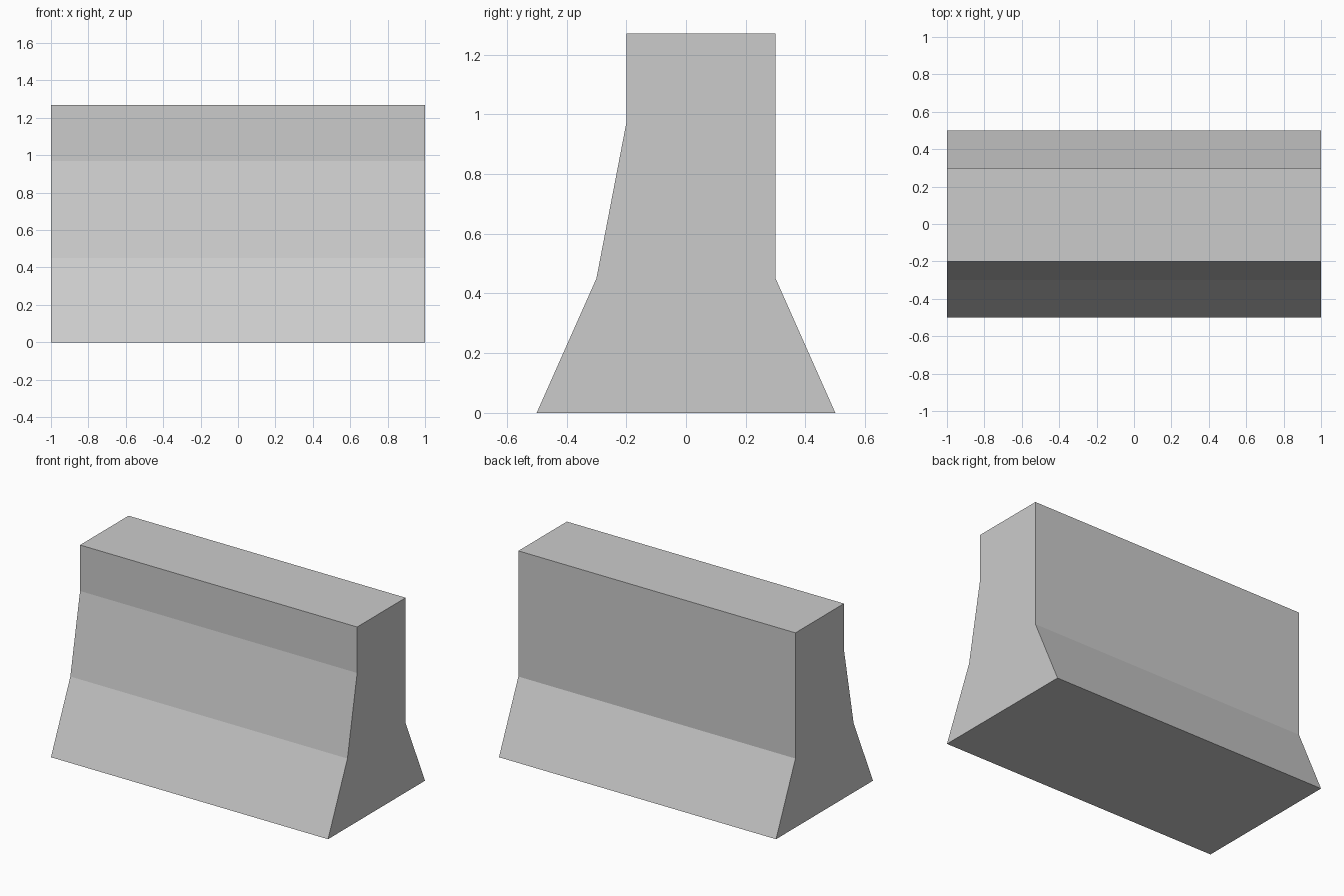
import bpy
import bmesh
from mathutils import Vector

cube = bpy.data.objects.get("Cube")
if cube:
    bpy.data.objects.remove(cube, do_unlink=True)

# Plain concrete material
concrete = bpy.data.materials.new("concrete_grey")
concrete.use_nodes = True
colour = (0.6, 0.6, 0.6, 1)
concrete.diffuse_color = colour
concrete.node_tree.nodes["Principled BSDF"].inputs["Base Color"].default_value = colour

# Cross-section (y, z): stepped slope at the front, upright wall over one slope at the back
profile = [(-0.5, 0), (0.5, 0), (0.3, 0.45), (0.3, 1.27),
           (-0.2, 1.27), (-0.2, 0.97), (-0.3, 0.45)]
length = 2.0

# Barrier body: the cross-section extruded along x
bm = bmesh.new()
end = bm.faces.new([bm.verts.new((-length / 2, y, z)) for y, z in profile])
extruded = bmesh.ops.extrude_face_region(bm, geom=[end], use_keep_orig=True)
moved = [v for v in extruded["geom"] if isinstance(v, bmesh.types.BMVert)]
bmesh.ops.translate(bm, verts=moved, vec=Vector((length, 0, 0)))
bmesh.ops.recalc_face_normals(bm, faces=bm.faces)

mesh = bpy.data.meshes.new("barrier_body")
bm.to_mesh(mesh)
bm.free()
mesh.materials.append(concrete)
barrier = bpy.data.objects.new("barrier_body", mesh)
bpy.context.collection.objects.link(barrier)
